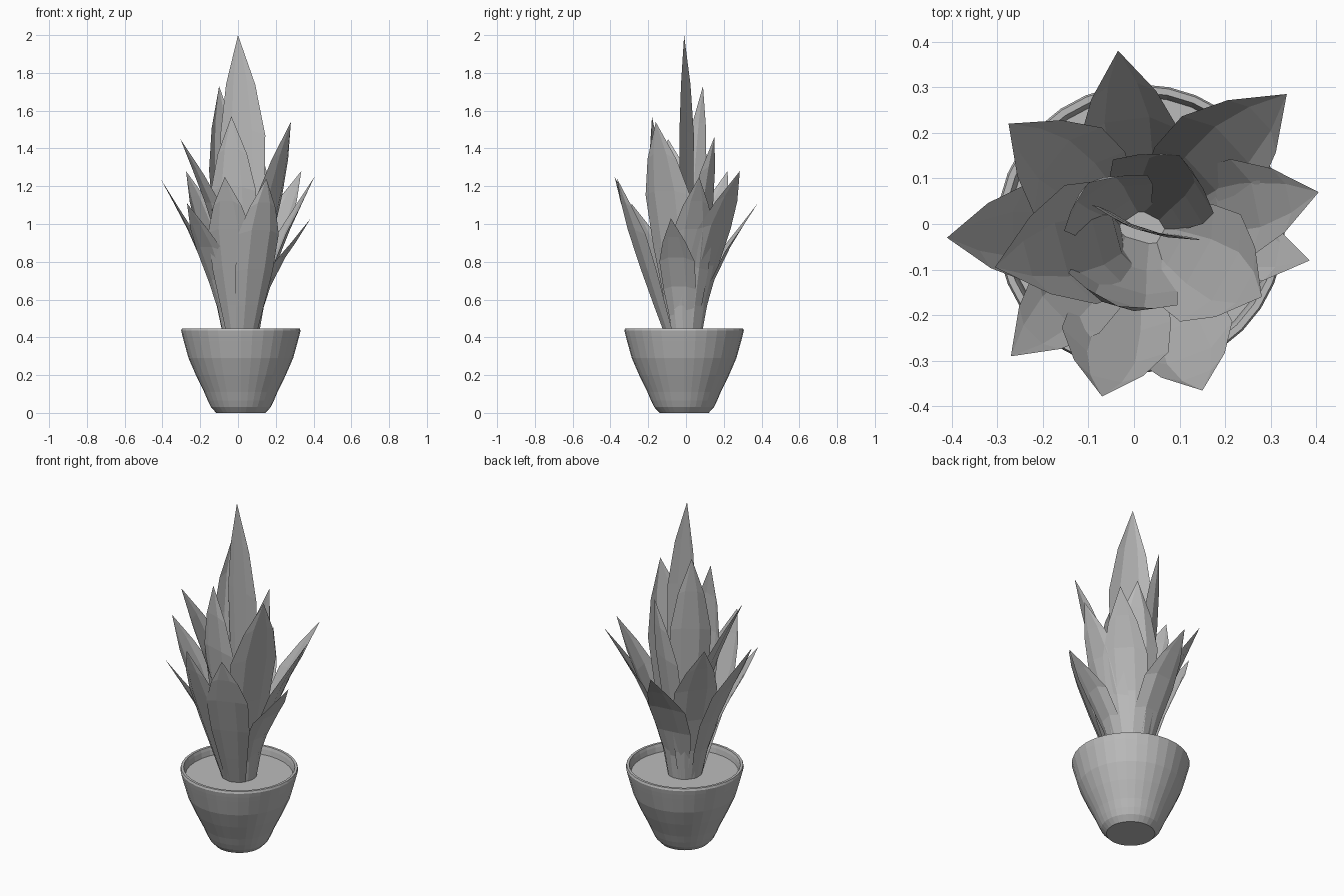
import bpy, bmesh, math
from mathutils import Vector

cube = bpy.data.objects.get("Cube")
if cube:
    bpy.data.objects.remove(cube, do_unlink=True)

grey = bpy.data.materials.new("plain grey")
grey.use_nodes = True
colour = (0.5, 0.5, 0.5, 1)
grey.diffuse_color = colour
grey.node_tree.nodes["Principled BSDF"].inputs["Base Color"].default_value = colour

CENTRE = Vector((0.015, -0.01, 0))


def make_object(name, bm):
    mesh = bpy.data.meshes.new(name)
    bm.to_mesh(mesh)
    bm.free()
    mesh.materials.append(grey)
    obj = bpy.data.objects.new(name, mesh)
    bpy.context.collection.objects.link(obj)
    return obj


def lathe(name, profile, sides=32):
    """Rings of (radius, height), closed by a flat face at both ends."""
    bm = bmesh.new()
    rings = []
    for r, z in profile:
        rings.append([bm.verts.new(CENTRE + Vector((r * math.cos(a), r * math.sin(a), z)))
                      for a in (2 * math.pi * i / sides for i in range(sides))])
    for low, high in zip(rings, rings[1:]):
        for i in range(sides):
            j = (i + 1) % sides
            bm.faces.new((low[i], low[j], high[j], high[i]))
    bm.faces.new(rings[0][::-1])
    bm.faces.new(rings[-1])
    return make_object(name, bm)


# Pot with a rolled lip, and the soil inside it
lathe("pot", [(0.13, 0), (0.158, 0.03), (0.175, 0.065), (0.194, 0.11), (0.238, 0.2),
              (0.277, 0.29), (0.302, 0.38), (0.31, 0.41), (0.316, 0.435),
              (0.312, 0.447), (0.298, 0.447), (0.293, 0.43), (0.285, 0.38)])
lathe("soil", [(0.2, 0.37), (0.289, 0.4)])

# Height fraction and width fraction along a blade
STATIONS = [(0, 0.45), (0.22, 0.68), (0.45, 0.92), (0.69, 1), (0.86, 0.65)]


def leaf(name, tip, width, lean=0.5, root=0.085, twist=0, cup=0.2):
    """Cupped blade; lean is how far out it has moved two thirds of the way up."""
    tip = Vector(tip)
    out = Vector((tip.x, tip.y, 0)) - CENTRE
    out.normalize()
    base = CENTRE + out * root + Vector((0, 0, 0.38))
    # Quadratic through base, lean and tip
    k = 0.66
    bend = (lean - k) / (k * k - k)
    angle = math.atan2(out.y, out.x) + math.radians(twist)
    face = Vector((math.cos(angle), math.sin(angle), 0))
    side = Vector((-face.y, face.x, 0))
    bm = bmesh.new()
    rows = []
    for t, w in STATIONS:
        f = t + bend * (t * t - t)
        mid = base.lerp(tip, f)
        mid.z = base.z + (tip.z - base.z) * t
        half = width * w / 2
        rows.append([bm.verts.new(mid + side * (half * s)
                                  - face * (cup * width * w * (s * s - 0.3))
                                  - Vector((0, 0, 0.04 * t * s * s)))
                     for s in (-1, -0.45, 0.45, 1)])
    for low, high in zip(rows, rows[1:]):
        for i in range(3):
            bm.faces.new((low[i], low[i + 1], high[i + 1], high[i]))
    point = bm.verts.new(tip)
    for i in range(3):
        bm.faces.new((rows[-1][i], rows[-1][i + 1], point))
    return make_object(name, bm)


# Tall centre blade and the upright blades around it
leaf("centre_leaf", (0.0, -0.01, 2.0), 0.25, lean=0.1, root=-0.01, twist=72, cup=0.08)
leaf("inner_leaf_back_right", (-0.1, 0.09, 1.73), 0.22, lean=0.75, root=0.03, twist=-15)
leaf("inner_leaf_back_left", (0.1, 0.15, 1.46), 0.25, lean=0.7, root=0.03)
leaf("inner_leaf_front", (-0.035, -0.18, 1.57), 0.25, lean=0.9, root=0.02, cup=0.15)
leaf("inner_leaf_front_left", (0.28, -0.16, 1.54), 0.27, lean=0.6, root=0.04, cup=0.17)
leaf("inner_leaf_right", (-0.305, -0.095, 1.45), 0.27, lean=0.42, root=0.04)

# Outer ring of spreading blades
leaf("outer_leaf_back", (-0.035, 0.38, 1.11), 0.22, lean=0.45)
leaf("outer_leaf_back_left", (0.335, 0.285, 1.28), 0.24, lean=0.48)
leaf("outer_leaf_back_right", (-0.275, 0.22, 1.28), 0.24, lean=0.5)
leaf("outer_leaf_right", (-0.41, -0.03, 1.24), 0.22, lean=0.52)
leaf("outer_leaf_front_right", (-0.27, -0.29, 1.11), 0.2, lean=0.5)
leaf("outer_leaf_front", (-0.07, -0.378, 1.25), 0.24, lean=0.65)
leaf("outer_leaf_front_left", (0.15, -0.365, 1.24), 0.23, lean=0.68)
leaf("outer_leaf_left", (0.405, 0.07, 1.25), 0.22, lean=0.5)
leaf("outer_leaf_low_left", (0.385, -0.08, 1.03), 0.19, lean=0.45)
